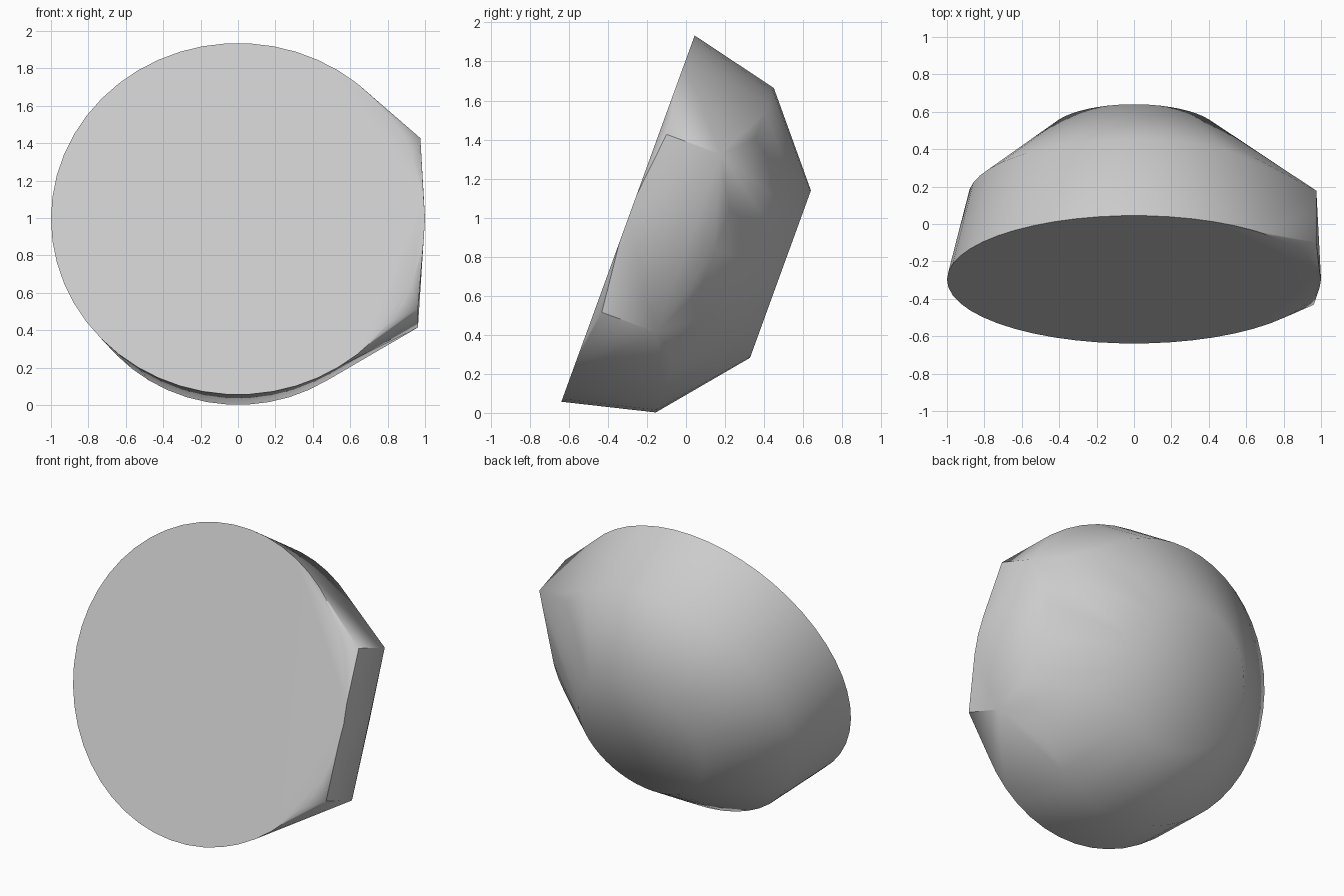
import bpy
import bmesh
from math import cos, sin, radians, pi
from mathutils import Matrix, Vector

cube = bpy.data.objects.get("Cube")
if cube:
    bpy.data.objects.remove(cube, do_unlink=True)

grey = bpy.data.materials.new("plain grey")
grey.use_nodes = True
colour = (0.6, 0.6, 0.6, 1)
grey.diffuse_color = colour
grey.node_tree.nodes["Principled BSDF"].inputs["Base Color"].default_value = colour

SIDES = 50
bm = bmesh.new()

# Coaxial rings: radius and depth behind the front face
for radius, depth in ((1.0, 0.0), (0.886, 0.473), (0.457, 0.831)):
    for i in range(SIDES):
        a = 2 * pi * i / SIDES
        bm.verts.new((radius * cos(a), depth, radius * sin(a)))

# Flat plate bulging out on the left side
for x, height in ((0.975, 0.473), (0.962, -0.497)):
    for depth in (0.038, 0.333):
        bm.verts.new((x, depth, height))

# Wrap everything in one convex skin and merge the coplanar triangles
hull = bmesh.ops.convex_hull(bm, input=bm.verts)
loose = [v for v in bm.verts if not v.link_faces]
bmesh.ops.delete(bm, geom=loose, context='VERTS')
bmesh.ops.dissolve_limit(bm, angle_limit=radians(0.2), verts=bm.verts, edges=bm.edges)
bmesh.ops.recalc_face_normals(bm, faces=bm.faces)

# Lean the whole body back
lean = Matrix.Translation(Vector((0, -0.297, 0.995))) @ Matrix.Rotation(radians(-20), 4, 'X')
bm.transform(lean)

mesh = bpy.data.meshes.new("tapered_body")
bm.to_mesh(mesh)
bm.free()
mesh.materials.append(grey)
body = bpy.data.objects.new("tapered_body", mesh)
bpy.context.collection.objects.link(body)

bpy.ops.object.select_all(action='DESELECT')
body.select_set(True)
bpy.context.view_layer.objects.active = body
bpy.ops.object.shade_smooth_by_angle(angle=radians(45))
